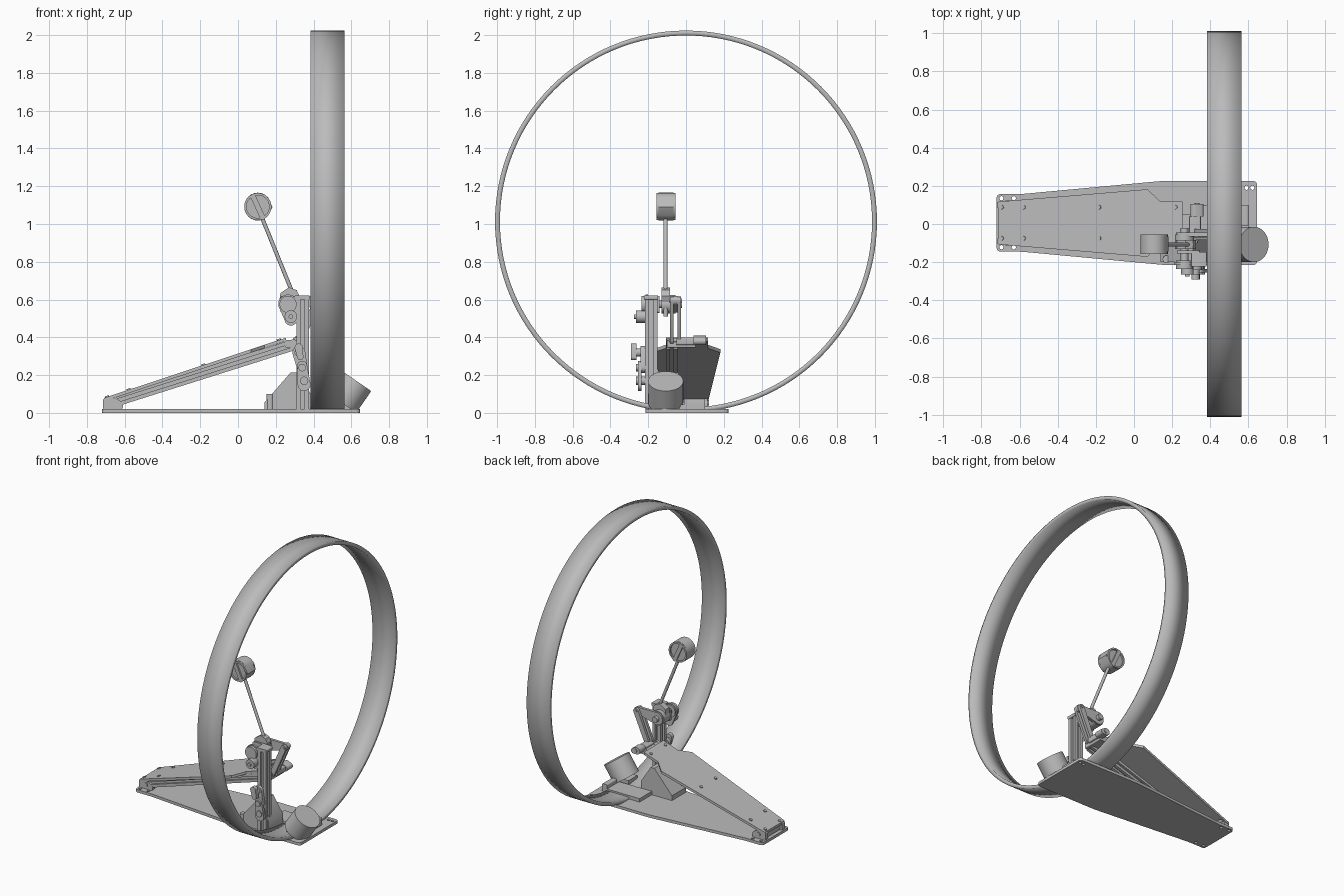
import bpy, bmesh, math
from mathutils import Vector

if "Cube" in bpy.data.objects:
    bpy.data.objects.remove(bpy.data.objects["Cube"])

GREY = (0.5, 0.5, 0.5, 1)
metal = bpy.data.materials.new("plain grey")
metal.use_nodes = True
metal.diffuse_color = GREY
metal.node_tree.nodes["Principled BSDF"].inputs["Base Color"].default_value = GREY


def finish(name, bm):
    bmesh.ops.recalc_face_normals(bm, faces=bm.faces)
    me = bpy.data.meshes.new(name)
    bm.to_mesh(me)
    bm.free()
    me.materials.append(metal)
    ob = bpy.data.objects.new(name, me)
    bpy.context.collection.objects.link(ob)
    bpy.ops.object.select_all(action='DESELECT')
    ob.select_set(True)
    bpy.context.view_layer.objects.active = ob
    bpy.ops.object.shade_smooth_by_angle(angle=math.radians(35))
    return ob


def prism(outline, place, lo, hi, bevel=0):
    """Extrude a 2D outline; place(u, v, w) maps it into space."""
    bm = bmesh.new()
    face = bm.faces.new([bm.verts.new((u, v, lo)) for u, v in outline])
    ext = bmesh.ops.extrude_face_region(bm, geom=[face])["geom"]
    for v in ext:
        if isinstance(v, bmesh.types.BMVert):
            v.co.z = hi
    if bevel:
        sides = [e for e in bm.edges if abs(e.verts[0].co.z - e.verts[1].co.z) > 1e-5]
        bmesh.ops.bevel(bm, geom=sides, offset=bevel, segments=4, affect='EDGES', profile=0.5)
    for v in bm.verts:
        v.co = place(*v.co)
    return bm


def flat(name, outline, lo, hi, bevel=0):      # outline in x, y
    return finish(name, prism(outline, lambda u, v, w: Vector((u, v, w)), lo, hi, bevel))


def side(name, outline, lo, hi, bevel=0):      # outline in x, z
    return finish(name, prism(outline, lambda u, v, w: Vector((u, w, v)), lo, hi, bevel))


def along(name, outline, a, b):                # outline swept from a to b
    a, d = Vector(a), Vector(b) - Vector(a)
    q = d.to_track_quat('Z', 'Y')
    return finish(name, prism(outline, lambda u, v, w: a + q @ Vector((u, v, w)), 0, d.length))


def circle(r, n=32, x=0, y=0):
    return [(x + r * math.cos(math.tau * i / n), y + r * math.sin(math.tau * i / n)) for i in range(n)]


def rod(name, a, b, r, n=32):
    return along(name, circle(r, n), a, b)


def pin(name, x, z, y0, y1, r):                # round part lying along y
    return rod(name, (x, y0, z), (x, y1, z), r)


def box(name, x0, x1, y0, y1, z0, z1, bevel=0):
    return side(name, [(x0, z0), (x1, z0), (x1, z1), (x0, z1)], y0, y1, bevel)


def link(name, p, q, r0, r1, y0, y1):          # two round ends joined by a tapered web
    a = math.atan2(q[1] - p[1], q[0] - p[0])
    arc = lambda c, r, s: [(c[0] + r * math.cos(s + math.pi * i / 12),
                            c[1] + r * math.sin(s + math.pi * i / 12)) for i in range(13)]
    return side(name, arc(q, r1, a - math.pi / 2) + arc(p, r0, a + math.pi / 2), y0, y1)


def slotted(s):                                # square section with a groove in each face
    pts = []
    for k in range(4):
        c, n = math.cos(k * math.pi / 2), math.sin(k * math.pi / 2)
        for u, v in [(s, -s), (s, -.3 * s), (.5 * s, -.3 * s), (.5 * s, .3 * s), (s, .3 * s)]:
            pts.append((u * c - v * n, u * n + v * c))
    return pts


# Base plate with mounting holes
base = flat("base_plate", [(-.72, -.145), (-.59, -.145), (.16, -.215), (.645, -.215), (.645, .225),
                           (.14, .225), (-.59, .157), (-.72, .157)], 0, .02, .02)
holes = bmesh.new()
for x, y in [(-.695, .135), (-.63, .135), (-.695, -.122), (-.63, -.122), (.59, .19), (.62, .19)]:
    cut = bmesh.ops.create_cone(holes, cap_ends=True, segments=16, radius1=.011, radius2=.011, depth=.1)
    bmesh.ops.translate(holes, verts=cut["verts"], vec=(x, y, 0))
cutter = finish("hole_cutter", holes)
cutter.hide_render = True
mod = base.modifiers.new("holes", 'BOOLEAN')
mod.object, mod.solver = cutter, 'EXACT'
bpy.context.view_layer.objects.active = base
bpy.ops.object.modifier_apply(modifier="holes")
bpy.data.objects.remove(cutter)

# Drum hoop
bm = bmesh.new()
bmesh.ops.create_cone(bm, cap_ends=False, segments=128, radius1=.985, radius2=.985, depth=.18)
for v in bm.verts:
    v.co = Vector((v.co.z + .473, v.co.y, v.co.x + 1.013))
hoop = finish("drum_hoop", bm)
mod = hoop.modifiers.new("wall", 'SOLIDIFY')
mod.thickness, mod.offset = .026, -1

# Heel hinge
for y in (-.105, .085):
    side("heel_ear", [(-.715, .02), (-.61, .02), (-.61, .055), (-.64, .075), (-.715, .075)], y, y + .03, .008)
pin("heel_pin", -.66, .052, -.112, .122, .014)
box("heel_block", -.7, -.63, -.07, .08, .025, .07)


# Sloping footboard, its screws and the rail under it
def slope(x):
    return .07 + (x + .71) * .331


board = flat("footboard", [(-.71, -.107), (.07, -.172), (.14, -.107), (.255, -.107),
                           (.255, .117), (.14, .117), (.07, .182), (-.71, .117)], -.009, .009)
for v in board.data.vertices:
    v.co.z += slope(v.co.x)
for x in (-.69, -.575, -.18, .22):
    for y in (-.075, .088):
        rod("footboard_screw", (x, y, slope(x)), (x - .005, y, slope(x) + .014), .011, 12)
along("footboard_rail", slotted(.029), (-.64, -.075, .065), (.31, -.075, .365))

# Toe bracket
box("toe_bracket", .25, .335, -.1, .05, .345, .385, .006)
box("toe_link_block", .29, .35, -.05, .04, .36, .4, .008)
link("toe_clevis", (.32, .385), (.345, .38), .025, .02, .04, .105)
pin("toe_pin", .33, .385, -.06, .11, .012)

# Hoop clamp block and gusset
side("clamp_gusset", [(.14, .02), (.31, .02), (.385, .02), (.385, .1), (.31, .215),
                      (.28, .215), (.14, .055)], -.2, -.04)
box("clamp_base", .3, .6, -.04, .1, .02, .045)
box("clamp_jaw", .56, .6, -.01, .1, .02, .075, .008)
rod("clamp_bolt", (.17, -.185, .02), (.17, -.185, .1), .02, 16)

# Tilted round weight
top, axis = Vector((.629, -.107, .168)), Vector((.567, 0, .823))
rod("round_weight", top - axis * .14, top, .0925, 48)
box("weight_foot", .5, .62, -.16, -.06, .015, .06)

# Upright post and cap
along("post", slotted(.033), (.342, -.185, .02), (.342, -.185, .61))
box("post_cap", .3, .38, -.222, -.148, .6, .622, .005)
box("bearing_block", .225, .345, -.155, -.14, .53, .62, .01)

# Axle, hub and spring knob
pin("axle", .265, .575, -.225, -.02, .02)
pin("axle_hub", .265, .575, -.13, -.055, .05)
pin("axle_collar", .265, .575, -.235, -.19, .045)
link("axle_plate", (.265, .575), (.28, .495), .052, .033, -.215, -.2)
pin("spring_knob", .28, .51, -.265, -.215, .033)
pin("spring_knob_bolt", .28, .51, -.275, -.265, .012)
side("beater_clamp", [(.22, .6), (.3, .55), (.325, .62), (.31, .65), (.27, .665), (.225, .635)], -.13, -.085)
rod("beater_clamp_screw", (.3, -.108, .65), (.3, -.108, .51), .012, 12)

# Cam arm and drive link
link("cam_arm", (.265, .575), (.42, .595), .045, .024, -.065, -.045)
for y in (-.045, -.085):
    link("drive_link", (.42, .595), (.33, .385), .02, .018, y, y + .018)
for x, z in [(.42, .595), (.33, .385)]:
    pin("link_pin", x, z, -.09, -.02, .01)

# Side adjuster on the post
link("adjuster_upper", (.322, .32), (.34, .24), .034, .028, -.24, -.215)
link("adjuster_lower", (.34, .25), (.35, .15), .026, .034, -.255, -.235)
for x, z, r in [(.322, .32, .022), (.34, .24, .02), (.35, .17, .022)]:
    pin("adjuster_bolt", x, z, -.265, -.21, r)
link("adjuster_lever", (.322, .345), (.33, .295), .022, .016, -.29, -.262)

# Beater rod and head
rod("beater_rod", (.295, -.108, .62), (.1, -.108, 1.1), .0105, 16)
ring = [(.105 + .072 * math.cos(math.radians(a)), 1.092 + .074 * math.sin(math.radians(a)))
        for a in range(60, 301, 15)]
side("beater_head", ring + [(.16, 1.045), (.182, 1.09), (.16, 1.14)], -.145, -.065, 0)
for y0, y1 in [(-.157, -.145), (-.065, -.055)]:
    bm = bmesh.new()
    bmesh.ops.create_circle(bm, segments=32, radius=.06)
    rim = bmesh.ops.extrude_edge_only(bm, edges=bm.edges[:])["geom"]
    for v in [g for g in rim if isinstance(g, bmesh.types.BMVert)]:
        v.co *= 1.2
    for v in bm.verts:
        v.co = Vector((v.co.x + .105, y0, v.co.y + 1.092))
    ext = bmesh.ops.extrude_face_region(bm, geom=bm.faces[:])["geom"]
    bmesh.ops.translate(bm, verts=[g for g in ext if isinstance(g, bmesh.types.BMVert)], vec=(0, y1 - y0, 0))
    finish("beater_rim", bm)
    link("beater_bar", (.13, 1.035), (.08, 1.145), .014, .014, y0, y1)
